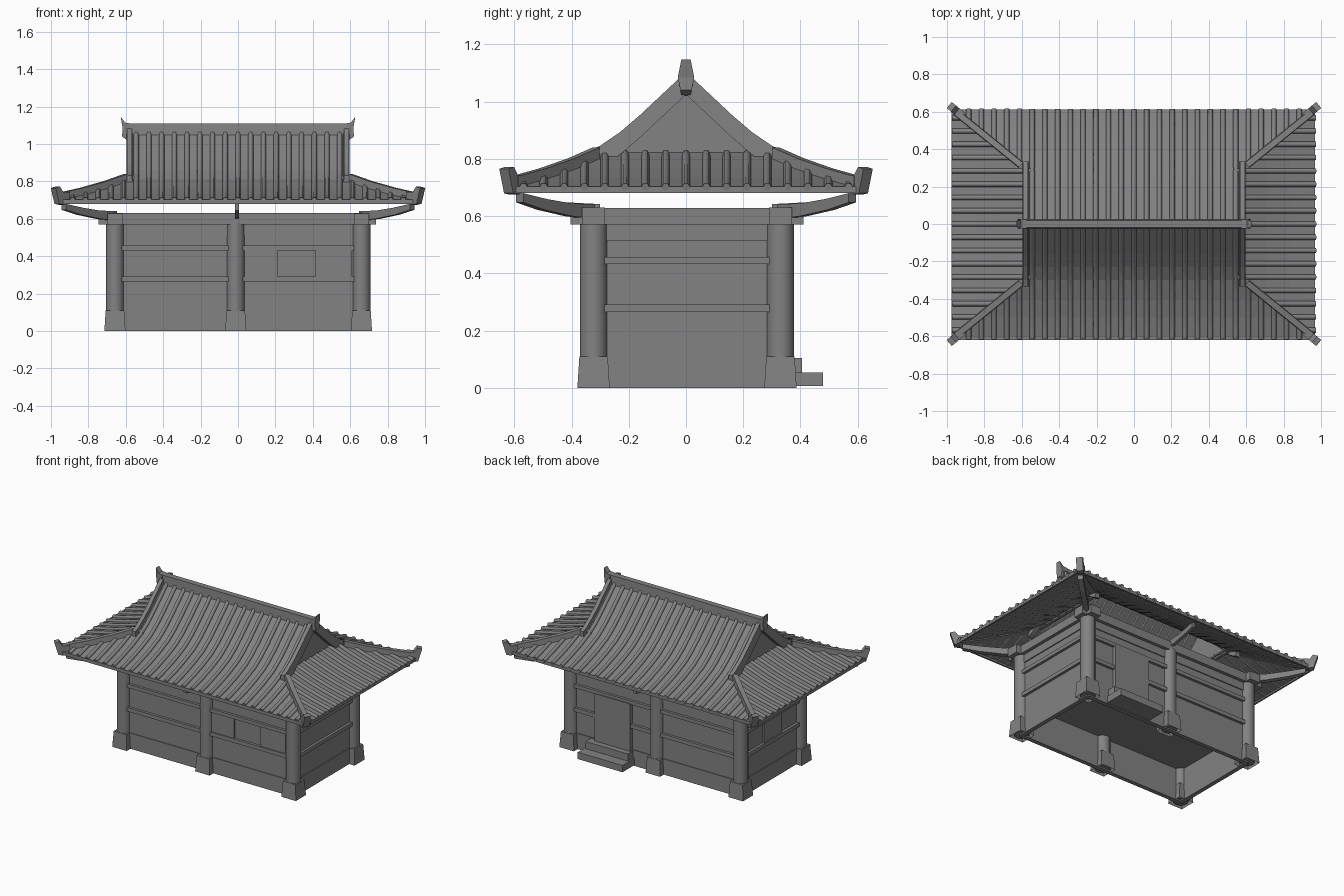
import bpy, bmesh, math
from mathutils import Vector

if "Cube" in bpy.data.objects:
    bpy.data.objects.remove(bpy.data.objects["Cube"])

# one dark grey for the whole building
GREY = bpy.data.materials.new("dark_grey")
GREY.diffuse_color = (.225, .225, .225, 1)
GREY.use_nodes = True
GREY.node_tree.nodes["Principled BSDF"].inputs["Base Color"].default_value = GREY.diffuse_color

# ---------- helpers ----------
def finish(name, bm, smooth=False):
    bmesh.ops.recalc_face_normals(bm, faces=bm.faces)
    me = bpy.data.meshes.new(name)
    bm.to_mesh(me)
    bm.free()
    me.materials.append(GREY)
    ob = bpy.data.objects.new(name, me)
    bpy.context.collection.objects.link(ob)
    if smooth:
        bpy.context.view_layer.objects.active = ob
        ob.select_set(True)
        bpy.ops.object.shade_smooth_by_angle(angle=math.radians(40))
        ob.select_set(False)
    return ob

def box(name, x0, x1, y0, y1, z0, z1):
    bm = bmesh.new()
    bmesh.ops.create_cube(bm, size=1)
    for v in bm.verts:
        v.co = ((x0 + x1) / 2 + v.co.x * (x1 - x0), (y0 + y1) / 2 + v.co.y * (y1 - y0),
                (z0 + z1) / 2 + v.co.z * (z1 - z0))
    return finish(name, bm)

def plate(name, origin, direction, pts, thick):
    """Extrude a (distance, z) outline standing in a vertical plane."""
    d = Vector((*direction, 0)).normalized()
    s = Vector((-d.y, d.x, 0)) * thick / 2
    bm = bmesh.new()
    rings = [[bm.verts.new(Vector((*origin, z)) + d * t + s * k) for t, z in pts] for k in (-1, 1)]
    for r in rings:
        bm.faces.new(r)
    for i in range(len(pts)):
        j = (i + 1) % len(pts)
        bm.faces.new((rings[0][i], rings[0][j], rings[1][j], rings[1][i]))
    return finish(name, bm)

def strip(name, path, w, lo, hi):
    """Sweep an upright rectangular bar along a path."""
    path = [Vector(p) for p in path]
    d = path[-1] - path[0]
    s = Vector((-d.y, d.x, 0)).normalized() * w / 2
    up = Vector((0, 0, 1))
    bm = bmesh.new()
    rings = [[bm.verts.new(p + s * a + up * b) for a, b in ((-1, lo), (1, lo), (.8, hi), (-.8, hi))] for p in path]
    for a, b in zip(rings, rings[1:]):
        for i in range(4):
            j = (i + 1) % 4
            bm.faces.new((a[i], a[j], b[j], b[i]))
    bm.faces.new(rings[0])
    bm.faces.new(rings[-1])
    return finish(name, bm)

# ---------- roof shape ----------
PROFILE = [(0, 1.07), (.08, .995), (.16, .92), (.23, .86), (.3, .812), (.4, .768), (.5, .733), (.61, .702)]
GX, GY, EX, EY = .585, .30, .967, .61      # gable foot and eave corner
K = (EX - GX) / (EY - GY)

def roof_z(y):
    y = abs(y)
    for (a, za), (b, zb) in zip(PROFILE, PROFILE[1:]):
        if y <= b:
            return za + (zb - za) * (y - a) / (b - a)
    return PROFILE[-1][1]

def hip_x(y): return GX + max(0, y - GY) * K
def hip_y(x): return GY + (x - GX) / K
def side_z(x): return min(.822, roof_z(hip_y(x)))

def sheet(name, rows):
    bm = bmesh.new()
    vs = [[bm.verts.new(p) for p in r] for r in rows]
    for a, b in zip(vs, vs[1:]):
        bm.faces.new((a[0], a[1], b[1], b[0]))
    ob = finish(name, bm)
    m = ob.modifiers.new("thickness", 'SOLIDIFY')
    m.thickness = .01
    m.offset = -1 if ob.data.polygons[-1].normal.z > 0 else 1

def ribs(name, paths):
    cu = bpy.data.curves.new(name, 'CURVE')
    cu.dimensions = '3D'
    cu.bevel_depth = .014
    cu.bevel_resolution = 1
    cu.use_fill_caps = True
    cu.materials.append(GREY)
    for p in paths:
        sp = cu.splines.new('POLY')
        sp.points.add(len(p) - 1)
        for q, c in zip(sp.points, p):
            q.co = (*c, 1)
    bpy.context.collection.objects.link(bpy.data.objects.new(name, cu))

def steps(a, b, n=8): return [a + (b - a) * i / n for i in range(n + 1)]

# ---------- roof slopes, eave edges and tile ribs ----------
XS = [.53, .56, GX, hip_x(.4), hip_x(.5), EX]
for s in (-1, 1):
    sheet("main_roof_slope", [((-hip_x(y), s * y, z), (hip_x(y), s * y, z)) for y, z in PROFILE])
    sheet("side_roof_slope", [((s * x, -max(GY, hip_y(x)), side_z(x)), (s * x, max(GY, hip_y(x)), side_z(x)))
                              for x in XS])
    box("front_eave_edge", -EX, EX, s * EY - .01, s * EY + .002, .68, .703)
    box("side_eave_edge", s * EX - .01, s * EX + .002, -EY, EY, .681, .703)
    paths = []
    for i in range(-14, 15):
        x = i * .068
        ys = [y for y, z in PROFILE] + [.615] if abs(x) < .56 else steps(hip_y(abs(x)), .615)
        paths.append([(x, s * y, roof_z(y)) for y in ys])
    ribs("main_tile_ribs", paths)
    ribs("side_tile_ribs", [[(s * x, i * .071, side_z(x)) for x in
                             steps(.535 if abs(i * .071) < GY else hip_x(abs(i * .071)), .972)]
                            for i in range(-8, 9)])

# ---------- ridges, gables and ornaments ----------
strip("top_ridge", [(-.6, 0, 1.06), (.6, 0, 1.06)], .05, -.02, .05)
for sx in (-1, 1):
    end = plate("ridge_end", (0, 0), (sx, 0), [(.575, 1.085), (.592, 1.02), (.62, 1.04), (.617, 1.085),
                                               (.627, 1.147), (.605, 1.115), (.575, 1.11)], .05)
    for v in end.data.vertices:        # wide in the middle, narrow at both tips
        v.co.y *= 1.15 - 8 * abs(v.co.z - 1.085)
    plate("gable_wall", (sx * .55, 0), (0, 1), [(-.27, .80), (.27, .80), (.16, .90), (0, 1.05), (-.16, .90)], .02)
    for sy in (-1, 1):
        strip("gable_ridge", [(sx * .58, sy * y, roof_z(y)) for y in (0, .08, .16, .23, .3, .333)],
              .034, -.045, .034)
        strip("hip_ridge", [(sx * hip_x(y), sy * y, roof_z(y)) for y in (.315, .4, .5, .6)], .04, -.02, .034)
        plate("corner_ornament", (sx * .92, sy * .58), (sx * .77, sy * .64),
              [(-.01, .70), (.03, .675), (.062, .68), (.088, .765), (.058, .772), (.035, .742), (-.01, .745)], .042)
        # curved corner brackets
        plate("corner_bracket", (sx * .66, sy * .33), (sx * .27, sy * .25),
              [(0, .59), (.12, .60), (.26, .622), (.37, .648), (.37, .68), (.25, .66), (.12, .644), (0, .642)], .035)
for sy in (-1, 1):
    plate("middle_bracket", (-.006, sy * .30), (0, sy),
          [(0, .60), (.1, .605), (.2, .625), (.28, .645), (.28, .68), (.15, .65), (0, .642)], .022)

# ---------- columns on flared, open-bottomed bases ----------
COLS = (-.658, -.012, .66)
YF, YB = -.323, .33
for x in COLS:
    for y in (YF, YB):
        bm = bmesh.new()
        bmesh.ops.create_cone(bm, cap_ends=True, segments=20, radius1=.048, radius2=.048, depth=.57)
        bmesh.ops.translate(bm, verts=bm.verts, vec=(x, y, .295))
        finish("column", bm, True)
        bm = bmesh.new()
        bmesh.ops.create_cube(bm, size=1)
        bm.normal_update()
        bmesh.ops.delete(bm, geom=[f for f in bm.faces if f.normal.z < -.5], context='FACES_ONLY')
        for v in bm.verts:
            w = .113 if v.co.z < 0 else .099
            v.co = (x + v.co.x * w, y + v.co.y * w, .055 + v.co.z * .11)
        finish("column_base", bm)

# ---------- walls, rails and top beams ----------
LEVELS = [("wall", 0, .57, .02), ("plinth", 0, .11, .03), ("lower_rail", .265, .292, .056),
          ("upper_rail", .432, .457, .056), ("header", .515, .572, .034)]
for label, z0, z1, t in LEVELS:
    for y in (YF, YB):
        box("long_" + label, COLS[0], COLS[2], y - t / 2, y + t / 2, z0, z1)
    for x in (COLS[0], COLS[2]):
        box("end_" + label, x - t / 2, x + t / 2, YF, YB, z0, z1)
for y in (YF, YB):
    box("long_beam", -.745, .737, y - .04, y + .04, .57, .63)
for x in (COLS[0], COLS[2]):
    box("cross_beam", x - .04, x + .04, -.403, .41, .571, .629)
box("floor", COLS[0], COLS[2], YF, YB, .23, .25)

# ---------- window panels, door and steps ----------
box("front_window_left", .035, .21, YF - .02, YF, .29, .434)
box("front_window_right", .415, .61, YF - .02, YF, .29, .434)
box("end_window", COLS[0] - .02, COLS[0], -.1, .1, .29, .434)
box("door", .18, .46, YB, YB + .034, .10, .437)
box("lower_step", .16, .51, YB, .478, .006, .054)
box("upper_step", .17, .50, YB, .405, .054, .104)
